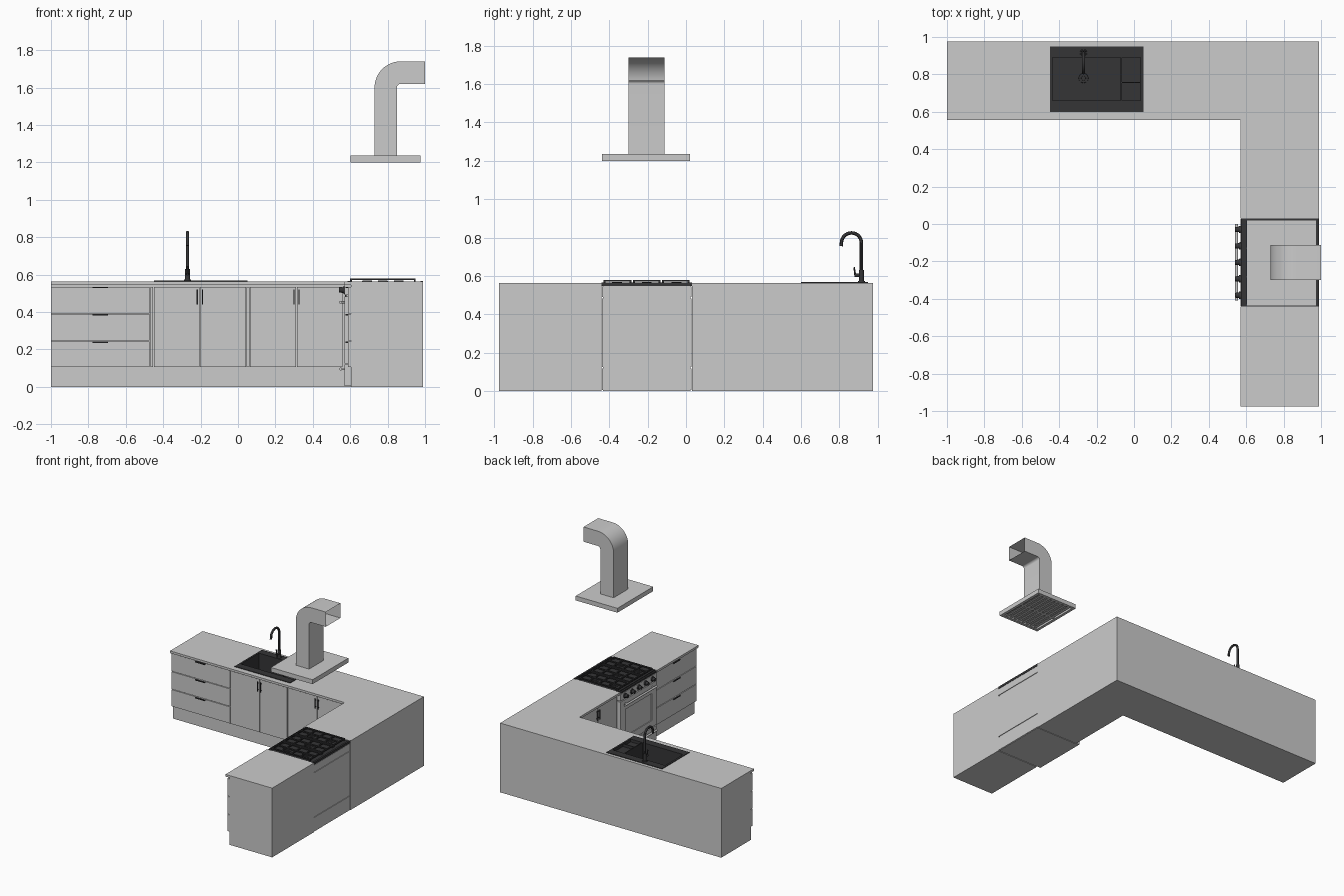
import bpy, bmesh
from math import pi, sin, cos
from mathutils import Vector

if "Cube" in bpy.data.objects:
    bpy.data.objects.remove(bpy.data.objects["Cube"])

dark = bpy.data.materials.new("dark_metal")
dark.diffuse_color = (0.035, 0.035, 0.037, 1)
dark.use_nodes = True
dark.node_tree.nodes["Principled BSDF"].inputs["Base Color"].default_value = dark.diffuse_color
EAST, NORTH = 0.99, 0.975          # wall planes behind the two counter legs


def finish(name, bm, mat=None, smooth=False):
    bmesh.ops.recalc_face_normals(bm, faces=bm.faces)
    me = bpy.data.meshes.new(name)
    bm.to_mesh(me)
    bm.free()
    ob = bpy.data.objects.new(name, me)
    bpy.context.collection.objects.link(ob)
    if mat:
        me.materials.append(mat)
    if smooth:
        activate(ob)
        bpy.ops.object.shade_smooth_by_angle()
    return ob


def activate(ob):
    bpy.ops.object.select_all(action='DESELECT')
    ob.select_set(True)
    bpy.context.view_layer.objects.active = ob


def add_box(bm, x, y, z):
    vs = bmesh.ops.create_cube(bm, size=1)['verts']
    for v in vs:
        v.co = [r[0] if c < 0 else r[1] for r, c in zip((x, y, z), v.co)]


def boxes(name, items, mat=None):
    bm = bmesh.new()
    for b in items:
        add_box(bm, *b)
    return finish(name, bm, mat)


def cylinders(name, items, mat=None, seg=24):
    """Each item: start point, end point, start radius, end radius."""
    bm = bmesh.new()
    for a, b, r1, r2 in items:
        a, b = Vector(a), Vector(b)
        vs = bmesh.ops.create_cone(bm, cap_ends=True, segments=seg, radius1=r1,
                                   radius2=r2, depth=(b - a).length)['verts']
        q = Vector((0, 0, 1)).rotation_difference(b - a)
        for v in vs:
            v.co = q @ v.co + (a + b) / 2
    return finish(name, bm, mat, True)


def cut(ob, *cutters):
    for c in cutters:
        tool = boxes("cutter", [c])
        tool.hide_render = True
        m = ob.modifiers.new("cut", 'BOOLEAN')
        m.operation, m.solver, m.object = 'DIFFERENCE', 'EXACT', tool
        activate(ob)
        bpy.ops.object.modifier_apply(modifier=m.name)
        bpy.data.objects.remove(tool)


def loft(name, rings, cap, smooth=False):
    bm = bmesh.new()
    rows = [[bm.verts.new(p) for p in r] for r in rings]
    n = len(rows[0])
    for a, b in zip(rows, rows[1:]):
        for i in range(n):
            j = (i + 1) % n
            bm.faces.new((a[i], a[j], b[j], b[i]))
    if cap:
        bm.faces.new(rows[0])
        bm.faces.new(rows[-1])
    return finish(name, bm, None, smooth)


# L-shaped counter: one profile swept round the mitred corner
prof = [(0, 0), (.385, 0), (.385, .545), (.42, .545), (.42, .563), (0, .563)]
counter = loft("counter", [
    [(-1, NORTH - d, z) for d, z in prof],
    [(EAST - d, NORTH - d, z) for d, z in prof],
    [(EAST - d, -.975, z) for d, z in prof]], True)
cut(counter, ((.5, 1.1), (-.44, .03), (-.1, .7)),
    ((-.445, .045), (.605, .945), (.42, .7)))


def on_front(leg, u, z, d):
    """Box on a cabinet front: u along the leg, d measured from its wall."""
    if leg == "back":
        return (u, (NORTH - d[1], NORTH - d[0]), z)
    return ((EAST - d[1], EAST - d[0]), u, z)


# drawers with small edge pulls
for leg, u0, u1 in (("back", -1, -.472), ("right", -.975, -.446)):
    levels = (.107, .247, .393, .54)
    boxes(leg + "_drawers", [on_front(leg, (u0, u1), (a, b - .005), (.38, .403))
                             for a, b in zip(levels, levels[1:])])
    m = (u0 + u1) / 2
    boxes(leg + "_drawer_pulls", [on_front(leg, (m - .042, m + .042),
          (b - .013, b - .005), (.4, .415)) for b in levels[1:]], dark)

# paired doors with bar handles, and the stiles beside them
for name, leg, u0, u1 in (("sink", "back", -.45, .042), ("corner", "back", .065, .56),
                          ("side", "right", .05, .545)):
    m = (u0 + u1) / 2
    boxes(name + "_doors", [on_front(leg, s, (.107, .535), (.38, .403))
                            for s in ((u0, m - .002), (m + .002, u1))])
    bars = []
    for s in (-.014, .014):
        u = (m + s - .003, m + s + .003)
        bars.append(on_front(leg, u, (.44, .52), (.411, .417)))
        bars += [on_front(leg, u, (z, z + .006), (.4, .412)) for z in (.45, .504)]
    boxes(name + "_door_handles", bars, dark)
boxes("stiles", [on_front("back", u, (.107, .535), (.38, .4))
                 for u in ((-.468, -.454), (.046, .061))])

# sink: slab with main basin and two drainer trays
sink = boxes("sink", [((-.45, .05), (.6, .95), (.425, .568))], dark)
cut(sink, ((-.435, -.072), (.66, .89), (.435, .7)),
    ((-.065, .036), (.66, .753), (.545, .7)), ((-.065, .036), (.759, .89), (.545, .7)))
# taper the slab body so it hides inside the counter opening
for v in sink.data.vertices:
    if v.co.z < .43:
        v.co.x = max(min(v.co.x, .044), -.444)
        v.co.y = max(min(v.co.y, .944), .606)
cylinders("sink_drain", [((-.27, .78, .43), (-.27, .78, .439), .027, .025),
                         ((-.27, .78, .43), (-.27, .78, .443), .014, .012)], dark)

# faucet: swept spout, base and lever
fx = -.27
path = [(fx, .915, .565), (fx, .915, .77)]
path += [(fx, .863 + .052 * cos(t * pi / 14), .772 + .052 * sin(t * pi / 14)) for t in range(15)]
path.append((fx, .809, .785 - .03))
path[-2] = (fx, .811, .775)
cu = bpy.data.curves.new("faucet_spout", 'CURVE')
cu.dimensions, cu.bevel_depth, cu.bevel_resolution, cu.use_fill_caps = '3D', .009, 4, True
sp = cu.splines.new('POLY')
sp.points.add(len(path) - 1)
for p, c in zip(sp.points, path):
    p.co = (*c, 1)
spout = bpy.data.objects.new("faucet_spout", cu)
bpy.context.collection.objects.link(spout)
activate(spout)
bpy.ops.object.convert(target='MESH')
spout.data.materials.clear()
spout.data.materials.append(dark)
bpy.ops.object.shade_smooth_by_angle()
cylinders("faucet_base", [((fx, .915, .566), (fx, .915, .573), .02, .018),
                          ((fx, .915, .57), (fx, .915, .63), .014, .013),
                          ((fx, .915, .603), (fx, .88, .603), .009, .009),
                          ((fx, .883, .6), (fx, .877, .645), .005, .004)], dark)

# stove body: stacked sections over a slightly smaller core
Y = (-.438, .028)
sections = ((.004, .118), (.125, .482), (.49, .545))
boxes("stove_body", [((.6, .99), Y, z) for z in sections] +
      [((.605, .985), (-.434, .024), (0, .55))])
fronts = boxes("stove_fronts", [((.57, .604), Y, z) for z in sections])
cut(fronts, ((.5, .576), (-.375, -.035), (.18, .4)))
# bar handles on oven door and warming drawer
for name, z in (("oven_handle", .452), ("stove_drawer_handle", .095)):
    cylinders(name, [((.549, -.41, z), (.549, 0, z), .008, .008)] +
              [((.575, y, z), (.549, y, z), .006, .006) for y in (-.38, -.03)])
cylinders("stove_knobs", [((.572, -.205 + i * .088, .517), (.562, -.205 + i * .088, .517), .02, .019)
                          for i in range(-2, 3)] +
          [((.565, -.205 + i * .088, .517), (.541, -.205 + i * .088, .517), .015, .013)
           for i in range(-2, 3)], dark)
boxes("cooktop", [((.572, .99), (-.44, .03), (.547, .56)),
                  ((.975, .99), (-.44, .03), (.556, .566)),
                  ((.585, .603), (-.44, .03), (.556, .566))], dark)

# burners
spots = [(x, y) for x in (.69, .86) for y in (-.36, -.05)] + [(.775, -.205)]
cylinders("burners", [((x, y, .558), (x, y, .563), .042, .042) for x, y in spots] +
          [((x, y, .56), (x, y, .569), .027, .025) for x, y in spots], dark)

# cast grates in three sections
bars = []
t, Z = .005, (.57, .579)
for yc in (-.357, -.205, -.053):
    y0, y1 = yc - .072, yc + .072
    for x in (.605, .69, .775, .86, .945):
        bars.append(((x - t, x + t), (y0, y1), Z))
    for y in (y0 + t, yc, y1 - t):
        bars.append(((.6, .95), (y - t, y + t), Z))
    bars += [((x - t, x + t), (y - t, y + t), (.558, .572))
             for x in (.605, .945) for y in (y0 + t, y1 - t)]
grates = boxes("grates", bars, dark)

# extractor hood: tray open below, filled with slats
hood = boxes("hood_tray", [((.602, .977), (-.438, .022), (1.2, 1.236))])
cut(hood, ((.625, .954), (-.415, -.001), (1.1, 1.222)))
slats = [((x, x + .022), (-.42, .004), (1.204, 1.209))
         for x in [.638 + i * .0397 for i in range(8)]]
slats.append(((.62, .958), (-.219, -.197), (1.204, 1.209)))
boxes("hood_slats", slats)

# bent rectangular duct, open at its outlet
C = (.87, 1.60)


def ring(x1, z1, x2, z2):
    return [(x1, -.3, z1), (x2, -.3, z2), (x2, -.112, z2), (x1, -.112, z1)]


rings = [ring(.73, 1.234, .85, 1.234)]
for i in range(13):
    a = pi - i * pi / 24
    rings.append(ring(C[0] + .14 * cos(a), C[1] + .14 * sin(a),
                      C[0] + .02 * cos(a), C[1] + .02 * sin(a)))
rings.append(ring(1.0, 1.74, 1.0, 1.62))
loft("hood_duct", rings, False, True)
